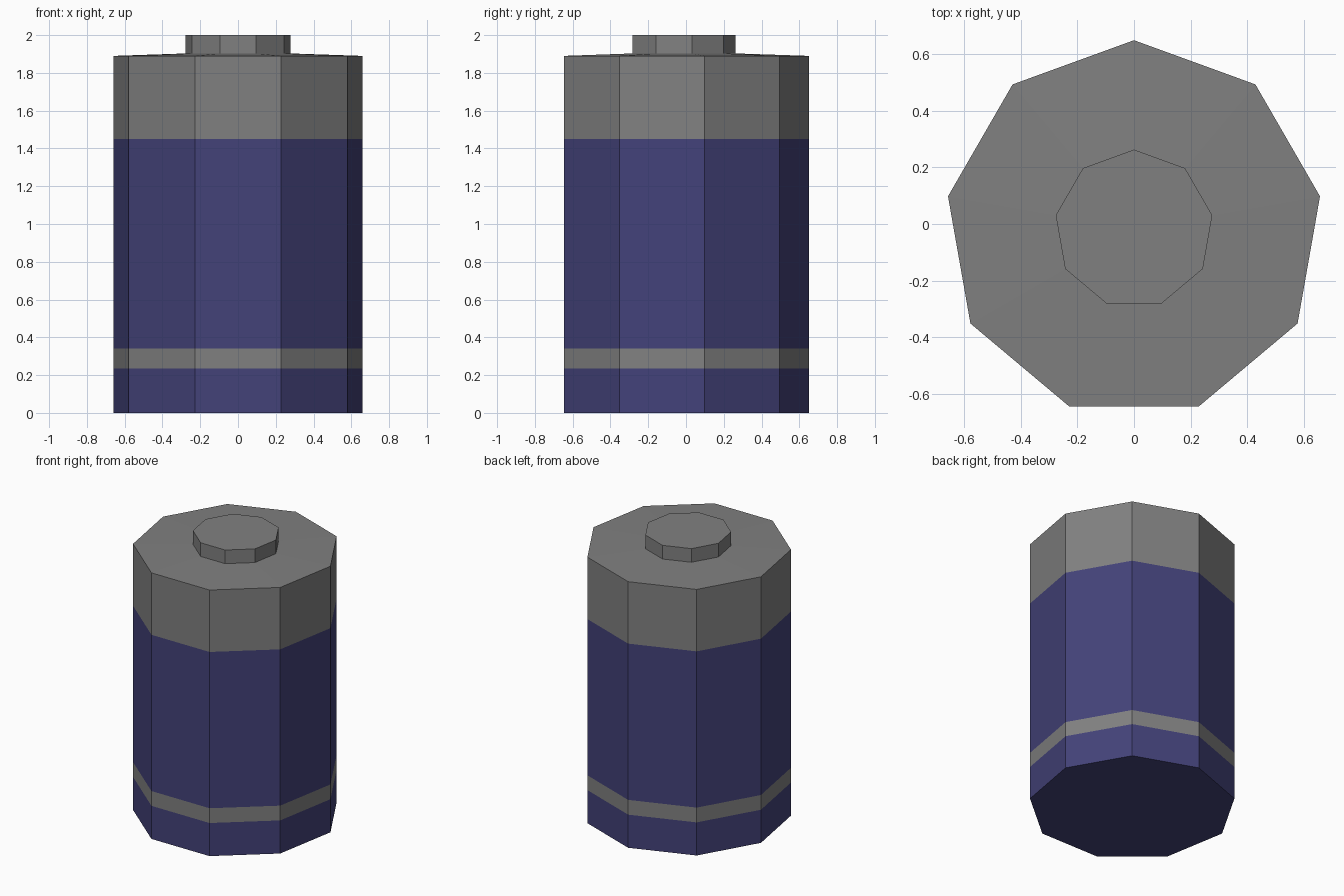
import bpy, bmesh, math

if "Cube" in bpy.data.objects:
    bpy.data.objects.remove(bpy.data.objects["Cube"])

SIDES = 9
CENTRE_Y = -0.018  # puts the nine-sided outline's bounds around y = 0


def material(name, colour):
    mat = bpy.data.materials.new(name)
    mat.diffuse_color = (*colour, 1.0)
    mat.use_nodes = True
    mat.node_tree.nodes["Principled BSDF"].inputs["Base Color"].default_value = mat.diffuse_color
    return mat


GREY = material("grey metal", (0.216, 0.216, 0.216))
BLUE = material("dark blue wrap", (0.056, 0.054, 0.19))


def lathe(name, profile, bottom, top, mats, rule):
    """Loft nine-sided rings through (radius, z) points, colouring faces by height."""
    bm = bmesh.new()
    rings = []
    for r, z in profile:
        angles = [2 * math.pi * i / SIDES + math.pi / 2 for i in range(SIDES)]
        rings.append([bm.verts.new((r * math.cos(a), r * math.sin(a) + CENTRE_Y, z))
                      for a in angles])
    for low, high in zip(rings, rings[1:]):
        for i in range(SIDES):
            j = (i + 1) % SIDES
            bm.faces.new((low[i], low[j], high[j], high[i]))
    if bottom:
        bm.faces.new(rings[0][::-1])
    if top:
        bm.faces.new(rings[-1])
    for face in bm.faces:
        face.material_index = rule(face.calc_center_median().z)
    mesh = bpy.data.meshes.new(name)
    bm.to_mesh(mesh)
    bm.free()
    for mat in mats:
        mesh.materials.append(mat)
    obj = bpy.data.objects.new(name, mesh)
    bpy.context.collection.objects.link(obj)
    return obj


# Battery body: blue wrap, grey stripe, grey upper band and slightly raised top
R, CAP_R, CAP_Z = 0.668, 0.281, 1.903
lathe("battery_body",
      [(R, 0), (R, 0.235), (R, 0.34), (R, 1.45), (R, 1.89), (CAP_R, CAP_Z)],
      True, False, [BLUE, GREY],
      lambda z: 1 if z > 1.45 or 0.235 < z < 0.34 else 0)

# Terminal on top
lathe("battery_terminal", [(CAP_R, CAP_Z), (CAP_R, 2.0)],
      False, True, [GREY], lambda z: 0)
